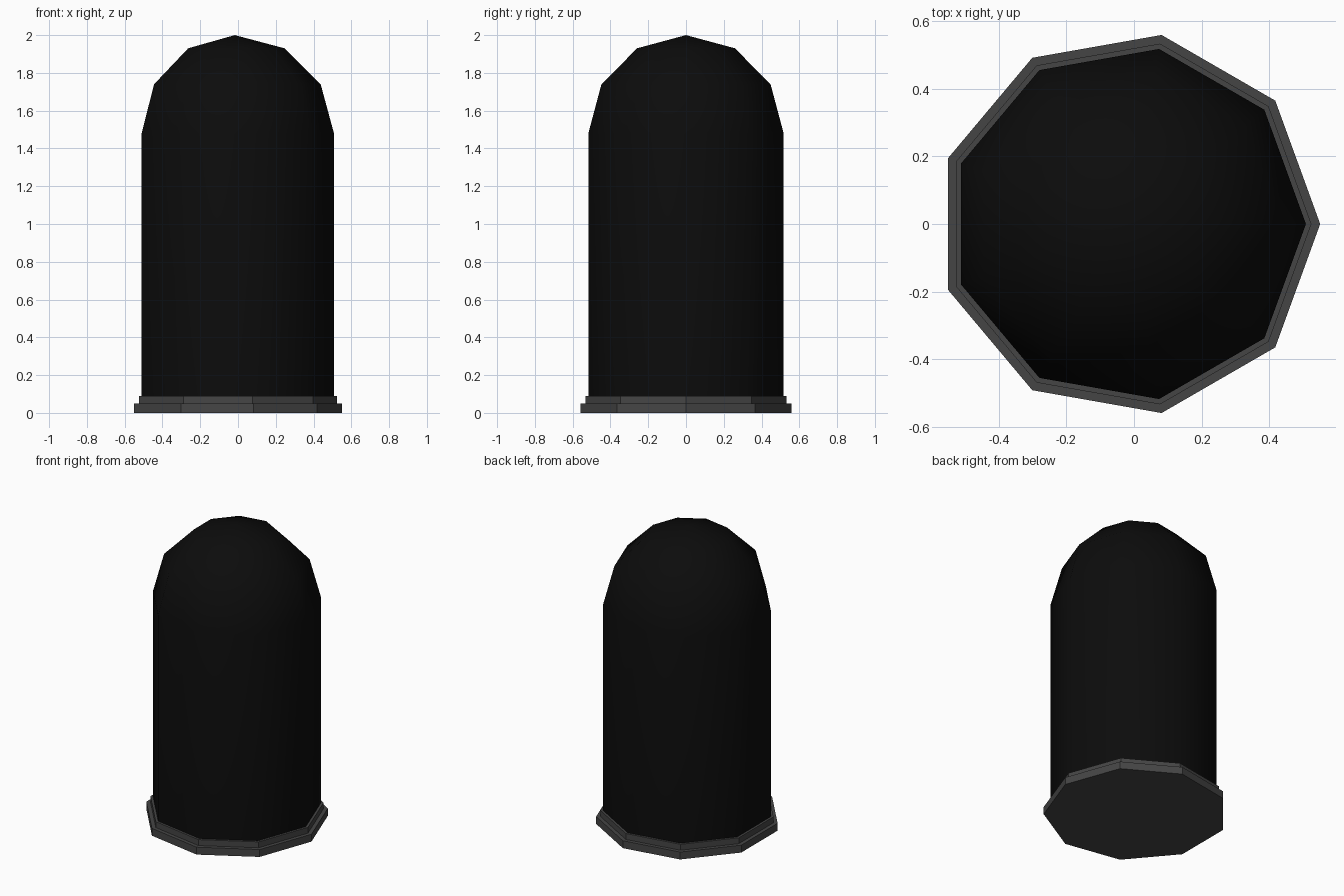
import bpy, bmesh, math

if "Cube" in bpy.data.objects:
    bpy.data.objects.remove(bpy.data.objects["Cube"])

SIDES = 9
CX = -0.017  # nonagon axis, so that the bounds are centred on x = 0


def material(name, value):
    m = bpy.data.materials.new(name)
    m.diffuse_color = (value, value, value, 1)
    m.use_nodes = True
    m.node_tree.nodes["Principled BSDF"].inputs["Base Color"].default_value = m.diffuse_color
    return m


def lathe(name, profile, mat, smooth_angle=None):
    """Revolve (radius, z) points into a nine-sided shell; radius 0 is a pole."""
    bm = bmesh.new()
    rings = []
    for r, z in profile:
        if r == 0:
            rings.append([bm.verts.new((CX, 0, z))] * SIDES)
        else:
            rings.append([bm.verts.new((CX + r * math.cos(i * math.tau / SIDES),
                                        r * math.sin(i * math.tau / SIDES), z))
                          for i in range(SIDES)])
    for a, b in zip(rings, rings[1:]):
        for i in range(SIDES):
            j = (i + 1) % SIDES
            bm.faces.new(dict.fromkeys((a[i], a[j], b[j], b[i])))
    me = bpy.data.meshes.new(name)
    bm.to_mesh(me)
    bm.free()
    me.materials.append(mat)
    ob = bpy.data.objects.new(name, me)
    bpy.context.collection.objects.link(ob)
    if smooth_angle:
        bpy.ops.object.select_all(action='DESELECT')
        ob.select_set(True)
        bpy.context.view_layer.objects.active = ob
        bpy.ops.object.shade_smooth_by_angle(angle=math.radians(smooth_angle))
    return ob


# Stepped base with a closed underside
R = 0.525
lathe("base", [(0, 0), (0.567, 0), (0.567, 0.05), (0.541, 0.05),
               (0.541, 0.09), (R, 0.09)], material("dark_grey", 0.06))

# Tall body ending in a faceted dome
dome = [(R * math.cos(math.radians(a)), 1.48 + 0.52 * math.sin(math.radians(a)))
        for a in (0, 30, 60)]
lathe("domed_body", [(R, 0.09)] + dome + [(0, 2.0)],
      material("black", 0.0035), 60)
